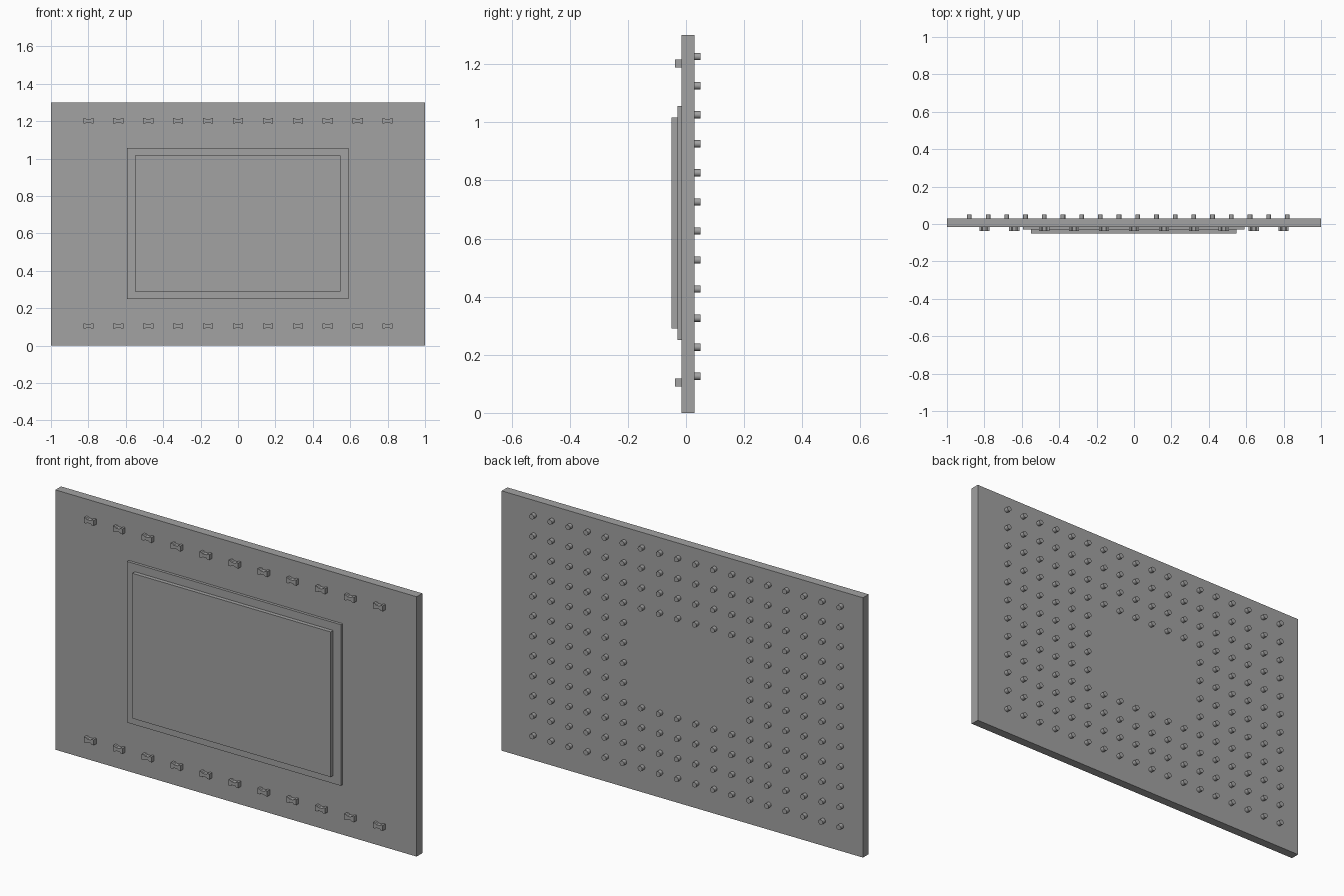
import bpy, bmesh, math
from mathutils import Matrix, Vector

cube = bpy.data.objects.get("Cube")
if cube:
    bpy.data.objects.remove(cube, do_unlink=True)

grey = bpy.data.materials.new("mid grey")
grey.use_nodes = True
grey.diffuse_color = (0.36, 0.36, 0.36, 1)
grey.node_tree.nodes["Principled BSDF"].inputs["Base Color"].default_value = grey.diffuse_color


def finish(name, bm):
    """Turn a bmesh into a named object with the shared material."""
    bmesh.ops.recalc_face_normals(bm, faces=bm.faces)
    mesh = bpy.data.meshes.new(name)
    bm.to_mesh(mesh)
    bm.free()
    mesh.materials.append(grey)
    obj = bpy.data.objects.new(name, mesh)
    bpy.context.collection.objects.link(obj)
    return obj


def box(name, low, high):
    low, high = Vector(low), Vector(high)
    bm = bmesh.new()
    place = Matrix.Translation((low + high) / 2) @ Matrix.Diagonal((*(high - low), 1))
    bmesh.ops.create_cube(bm, size=1, matrix=place)
    return finish(name, bm)


BACK, FRONT = 0.029, -0.016

# Board and the stepped lid on its front
box("board", (-1, FRONT, 0), (1, BACK, 1.3))
box("lid_flange", (-0.593, -0.03, 0.25), (0.59, FRONT, 1.056))
box("lid", (-0.55, -0.05, 0.29), (0.548, -0.03, 1.016))

# Waisted blocks in a row above and below the lid
quarter = [(0.027, 0.0135), (0.016, 0.0135), (0.01, 0.008)]
half = quarter + [(-x, z) for x, z in reversed(quarter)]
outline = half + [(x, -z) for x, z in reversed(half)]
bm = bmesh.new()
for z in (0.104, 1.202):
    for i in range(11):
        x = -0.8 + 0.16 * i
        face = bm.faces.new([bm.verts.new((x + px, -0.037, z + pz)) for px, pz in outline])
        side = bmesh.ops.extrude_face_region(bm, geom=[face], use_keep_orig=True)["geom"]
        moved = [v for v in side if isinstance(v, bmesh.types.BMVert)]
        bmesh.ops.translate(bm, verts=moved, vec=(0, FRONT + 0.037, 0))
finish("surface_blocks", bm)

# Grid of round pins on the back, leaving the middle empty
turn = Matrix.Rotation(math.pi / 2, 4, "X")
bm = bmesh.new()
for col in range(18):
    for row in range(12):
        if 6 <= col < 12 and 4 <= row < 8:
            continue
        centre = (-0.88 + 0.1 * col, (BACK + 0.05) / 2, 0.126 + 0.1 * row)
        bmesh.ops.create_cone(bm, cap_ends=True, segments=20, radius1=0.0125, radius2=0.0125,
                              depth=0.05 - BACK, matrix=Matrix.Translation(centre) @ turn)
pins = finish("back_pins", bm)
bpy.context.view_layer.objects.active = pins
pins.select_set(True)
bpy.ops.object.shade_smooth_by_angle(angle=math.radians(40))
